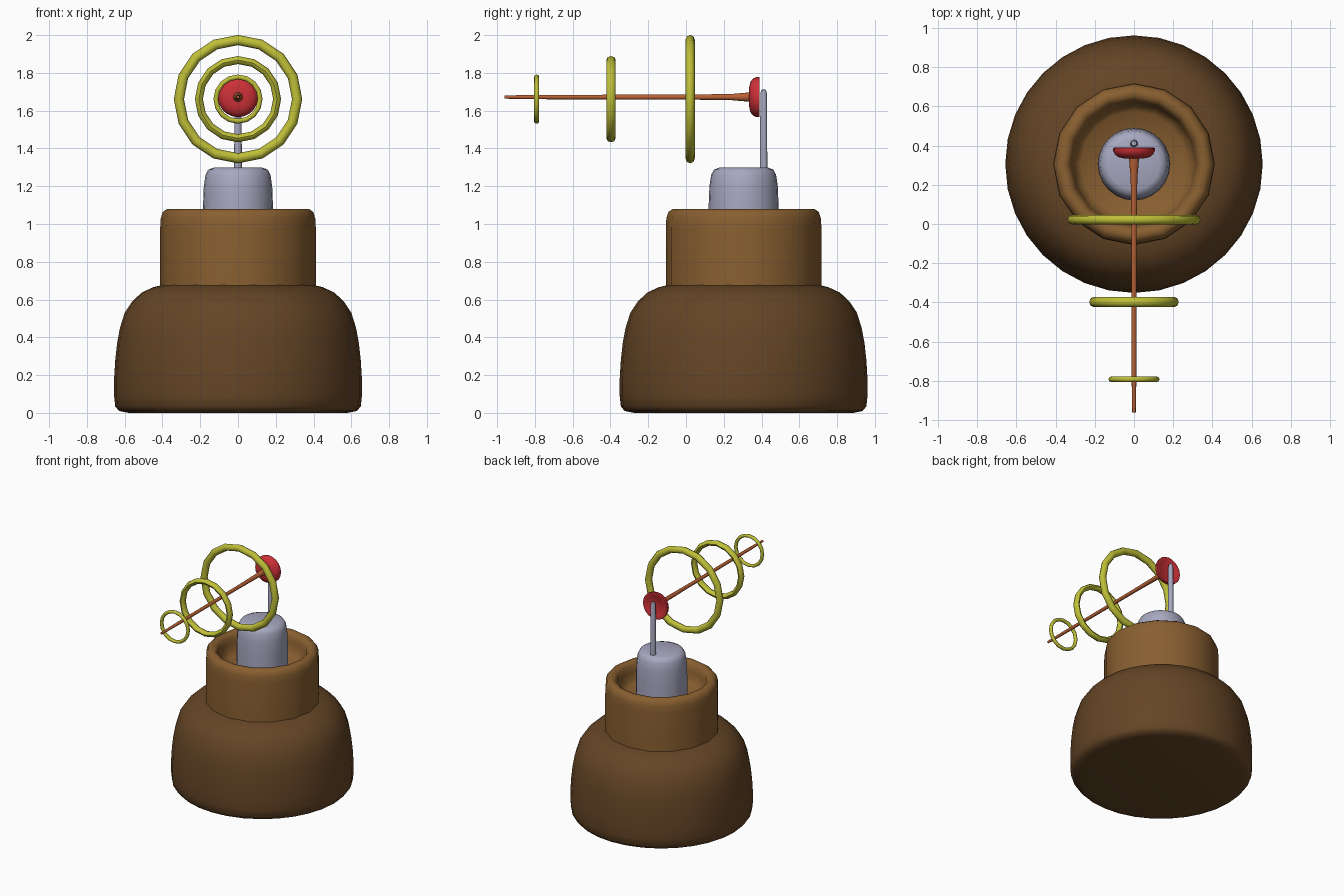
import bpy, bmesh, math
from mathutils import Matrix

if "Cube" in bpy.data.objects:
    bpy.data.objects.remove(bpy.data.objects["Cube"])


def material(name, rgb):
    m = bpy.data.materials.new(name)
    m.diffuse_color = (*rgb, 1)
    m.use_nodes = True
    m.node_tree.nodes["Principled BSDF"].inputs["Base Color"].default_value = m.diffuse_color
    return m


DARK_BROWN = material("dark brown", (0.13, 0.06, 0.019))
BROWN = material("brown", (0.25, 0.115, 0.03))
GREY = material("lilac grey", (0.39, 0.39, 0.53))
YELLOW = material("olive yellow", (0.52, 0.52, 0.04))
RED = material("red", (0.60, 0.03, 0.038))
COPPER = material("copper", (0.48, 0.12, 0.035))

CY = 0.305      # y of the stacked base
AXIS_Z = 1.672  # height of the antenna axis


def finish(name, bm, mat, matrix, angle=50):
    bmesh.ops.recalc_face_normals(bm, faces=bm.faces)
    me = bpy.data.meshes.new(name)
    bm.to_mesh(me)
    bm.free()
    me.materials.append(mat)
    ob = bpy.data.objects.new(name, me)
    ob.matrix_world = matrix
    bpy.context.collection.objects.link(ob)
    bpy.ops.object.select_all(action='DESELECT')
    ob.select_set(True)
    bpy.context.view_layer.objects.active = ob
    bpy.ops.object.shade_smooth_by_angle(angle=math.radians(angle))
    return ob


def lathe(name, profile, sides, mat, matrix, angle=50):
    """Spin (radius, height) points round local z; radius 0 ends become poles."""
    bm = bmesh.new()
    rings = []
    for r, z in profile:
        n = 1 if r == 0 else sides
        rings.append([bm.verts.new((r * math.cos(2 * math.pi * i / sides),
                                    r * math.sin(2 * math.pi * i / sides), z)) for i in range(n)])
    for a, b in zip(rings, rings[1:]):
        for i in range(sides):
            j = (i + 1) % sides
            quad = [a[i % len(a)], a[j % len(a)], b[j % len(b)], b[i % len(b)]]
            bm.faces.new(list(dict.fromkeys(quad)))
    return finish(name, bm, mat, matrix, angle)


def torus(name, y, major, minor, half_width, sides=16, tube=8):
    """Ring facing the front."""
    bm = bmesh.new()
    grid = []
    for i in range(sides):
        a = 2 * math.pi * i / sides
        row = []
        for k in range(tube):
            t = 2 * math.pi * k / tube
            r = major + minor * math.cos(t)
            row.append(bm.verts.new((r * math.cos(a), half_width * math.sin(t), r * math.sin(a))))
        grid.append(row)
    for i in range(sides):
        n = (i + 1) % sides
        for k in range(tube):
            m = (k + 1) % tube
            bm.faces.new((grid[i][k], grid[n][k], grid[n][m], grid[i][m]))
    return finish(name, bm, YELLOW, Matrix.Translation((0, y, 1.661)))


upright = Matrix.Translation((0, CY, 0))
# local z points along +y
along_y = Matrix.Translation((0, 0, AXIS_Z)) @ Matrix.Rotation(-math.pi / 2, 4, 'X')

# Rounded lower base
lathe("lower_base", [(0, 0), (0.58, 0), (0.63, 0.01), (0.65, 0.035), (0.656, 0.09), (0.656, 0.18),
                     (0.65, 0.28), (0.64, 0.37), (0.625, 0.45), (0.60, 0.53), (0.56, 0.59),
                     (0.51, 0.637), (0.45, 0.665), (0.38, 0.682), (0, 0.685)],
      32, DARK_BROWN, upright)

# Middle tier with a bowl in its top
lathe("middle_tier", [(0, 0.66), (0.412, 0.66), (0.412, 0.98), (0.409, 1.03), (0.398, 1.064),
                      (0.375, 1.08), (0.345, 1.077), (0.325, 1.055), (0.315, 1.01),
                      (0.305, 0.95), (0.27, 0.92), (0, 0.915)],
      16, BROWN, upright)

# Grey cap and mast
lathe("cap", [(0, 0.85), (0.185, 0.85), (0.185, 1.10), (0.181, 1.20), (0.172, 1.26),
              (0.157, 1.288), (0.13, 1.298), (0, 1.30)], 24, GREY, upright)
lathe("mast", [(0, 1.26), (0.021, 1.26), (0.018, 1.69), (0.013, 1.71), (0, 1.713)],
      10, GREY, Matrix.Translation((0, 0.411, 0)))

# Red dish, slightly hollow at the back
lathe("dish", [(0, 0.333), (0.05, 0.334), (0.08, 0.341), (0.098, 0.355), (0.106, 0.373),
               (0.106, 0.388), (0.094, 0.390), (0.08, 0.382), (0, 0.377)], 20, RED, along_y)

# Antenna rod, tapering to the front
lathe("antenna_rod", [(0, -0.96), (0.009, -0.96), (0.012, -0.80), (0.014, 0.0), (0.017, 0.24),
                      (0.022, 0.29), (0.026, 0.34), (0, 0.34)], 10, COPPER, along_y)

# Three rings, largest at the back
for name, y, outer, minor, half in (("large_ring", 0.022, 0.34, 0.027, 0.025),
                                    ("medium_ring", -0.397, 0.228, 0.021, 0.025),
                                    ("small_ring", -0.791, 0.130, 0.013, 0.014)):
    torus(name, y, outer - minor, minor, half)
